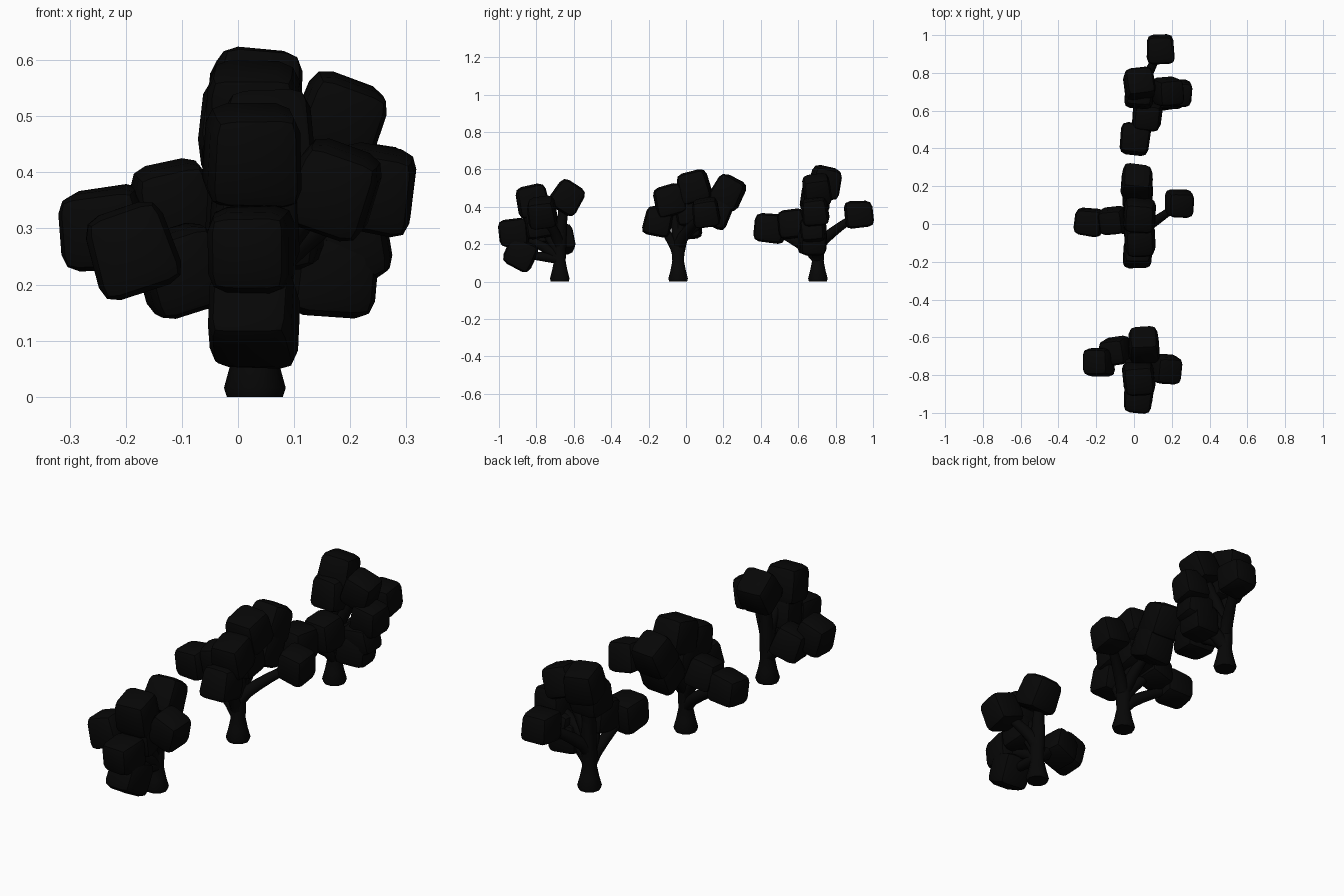
import bpy, bmesh, math, random
from mathutils import Vector, Euler, Matrix

if "Cube" in bpy.data.objects:
    bpy.data.objects.remove(bpy.data.objects["Cube"])

random.seed(4)
dark = bpy.data.materials.new("dark")
dark.diffuse_color = (0.002, 0.002, 0.002, 1)
dark.use_nodes = True
dark.node_tree.nodes["Principled BSDF"].inputs["Base Color"].default_value = dark.diffuse_color


def finish(bm, name, angle):
    me = bpy.data.meshes.new(name)
    bmesh.ops.recalc_face_normals(bm, faces=bm.faces)
    bm.to_mesh(me)
    bm.free()
    ob = bpy.data.objects.new(name, me)
    bpy.context.collection.objects.link(ob)
    me.materials.append(dark)
    bpy.ops.object.select_all(action='DESELECT')
    ob.select_set(True)
    bpy.context.view_layer.objects.active = ob
    bpy.ops.object.shade_smooth_by_angle(angle=math.radians(angle))
    return ob


# Tapered tube through points, used for trunks and branches
def tube(name, pts, radii, sides=10):
    bm = bmesh.new()
    pts = [Vector(p) for p in pts]
    rings = []
    for i, (p, r) in enumerate(zip(pts, radii)):
        d = pts[min(i + 1, len(pts) - 1)] - pts[max(i - 1, 0)]
        q = Vector((0, 0, 1)).rotation_difference(d.normalized())
        rings.append([bm.verts.new(p + q @ Vector((r * math.cos(a), r * math.sin(a), 0)))
                      for a in (math.tau * k / sides for k in range(sides))])
    for a, b in zip(rings, rings[1:]):
        for k in range(sides):
            n = (k + 1) % sides
            bm.faces.new((a[k], a[n], b[n], b[k]))
    bm.faces.new(rings[0])
    bm.faces.new(rings[-1])
    return finish(bm, name, 40)


# Leaf clump: an irregular cube, narrower at its outer end, with cut edges
def clump(name, x, y, z, w, rx, ry, out):
    rot = Euler((math.radians(rx), math.radians(ry),
                 math.radians(random.uniform(-8, 8)))).to_matrix()
    bm = bmesh.new()
    bmesh.ops.create_cube(bm, size=w * 1.05)
    d = (rot.inverted() @ Vector(out)).normalized()
    axis = max(range(3), key=lambda k: abs(d[k]))
    for v in bm.verts:
        v.co *= random.uniform(0.95, 1.03)
        if v.co[axis] * d[axis] > 0:
            keep = v.co[axis]
            v.co *= 0.91
            v.co[axis] = keep
    bmesh.ops.bevel(bm, geom=bm.edges[:], offset=w * 0.22, segments=2,
                    profile=0.5, affect='EDGES')
    bm.transform(Matrix.Translation((x, y, z)) @ rot.to_4x4())
    return finish(bm, name, 25)


# Branch that rises from the trunk fork, then leans out to a clump
def branch(name, start, end):
    s, d = Vector(start), Vector(end) - Vector(start)
    pts = [s + Vector((d.x * t ** 1.15, d.y * t ** 1.15, d.z * t ** 0.85))
           for t in (0, 0.2, 0.4, 0.6, 0.8, 1)]
    return tube(name, pts, (0.032, 0.029, 0.027, 0.024, 0.021, 0.018))


# Clumps: x, y, z, width, tilt about x, tilt about y
front_tree = [
    (0.02, -0.92, 0.26, 0.150, 5, 0), (0.025, -0.885, 0.145, 0.155, -25, 0),
    (0.025, -0.82, 0.43, 0.165, 12, 0), (0.05, -0.635, 0.45, 0.160, -32, 0),
    (0.03, -0.79, 0.31, 0.150, 10, 0), (0.17, -0.77, 0.37, 0.150, 8, 20),
    (-0.10, -0.675, 0.225, 0.145, 5, -18), (-0.19, -0.73, 0.262, 0.150, 0, -18)]
middle_tree = [
    (0.015, 0.225, 0.48, 0.160, -28, 0), (0.03, 0.045, 0.505, 0.165, 15, 0),
    (0.02, 0.16, 0.375, 0.160, -25, 0), (0.02, 0.02, 0.38, 0.150, 10, 0),
    (0.03, -0.09, 0.435, 0.160, 15, 0), (0.02, -0.15, 0.32, 0.150, -12, 0),
    (-0.115, 0.015, 0.345, 0.140, 8, -12), (-0.24, 0.01, 0.30, 0.140, 5, -5),
    (0.242, 0.105, 0.37, 0.140, 8, 10)]
back_tree = [
    (0.14, 0.925, 0.36, 0.143, 5, 0), (0.03, 0.745, 0.53, 0.158, -12, 5),
    (0.03, 0.69, 0.45, 0.150, -5, 0), (0.18, 0.70, 0.49, 0.145, 8, 20),
    (0.235, 0.69, 0.375, 0.140, 6, 8), (0.17, 0.675, 0.215, 0.145, 0, 6),
    (0.07, 0.57, 0.31, 0.150, 8, 0), (0.005, 0.45, 0.285, 0.155, -6, 0),
    (0.20, 0.68, 0.27, 0.135, 5, -10)]

for label, y0, clumps in (("front", -0.675, front_tree), ("middle", -0.042, middle_tree),
                          ("back", 0.705, back_tree)):
    # Flared trunk
    tube(label + "_trunk",
         [(0.03, y0, 0), (0.03, y0, 0.016), (0.03, y0, 0.06), (0.03, y0, 0.11),
          (0.03, y0, 0.17), (0.03, y0 + 0.01, 0.27), (0.03, y0 + 0.015, 0.40)],
         (0.05, 0.055, 0.043, 0.033, 0.036, 0.030, 0.022))
    for i, c in enumerate(clumps):
        fork = max(0.12, min(0.22, c[2] - 0.18))
        start = Vector((0.03, y0, fork))
        clump(f"{label}_leaf_clump_{i}", *c, Vector(c[:3]) - start)
        branch(f"{label}_branch_{i}", start, c[:3])
